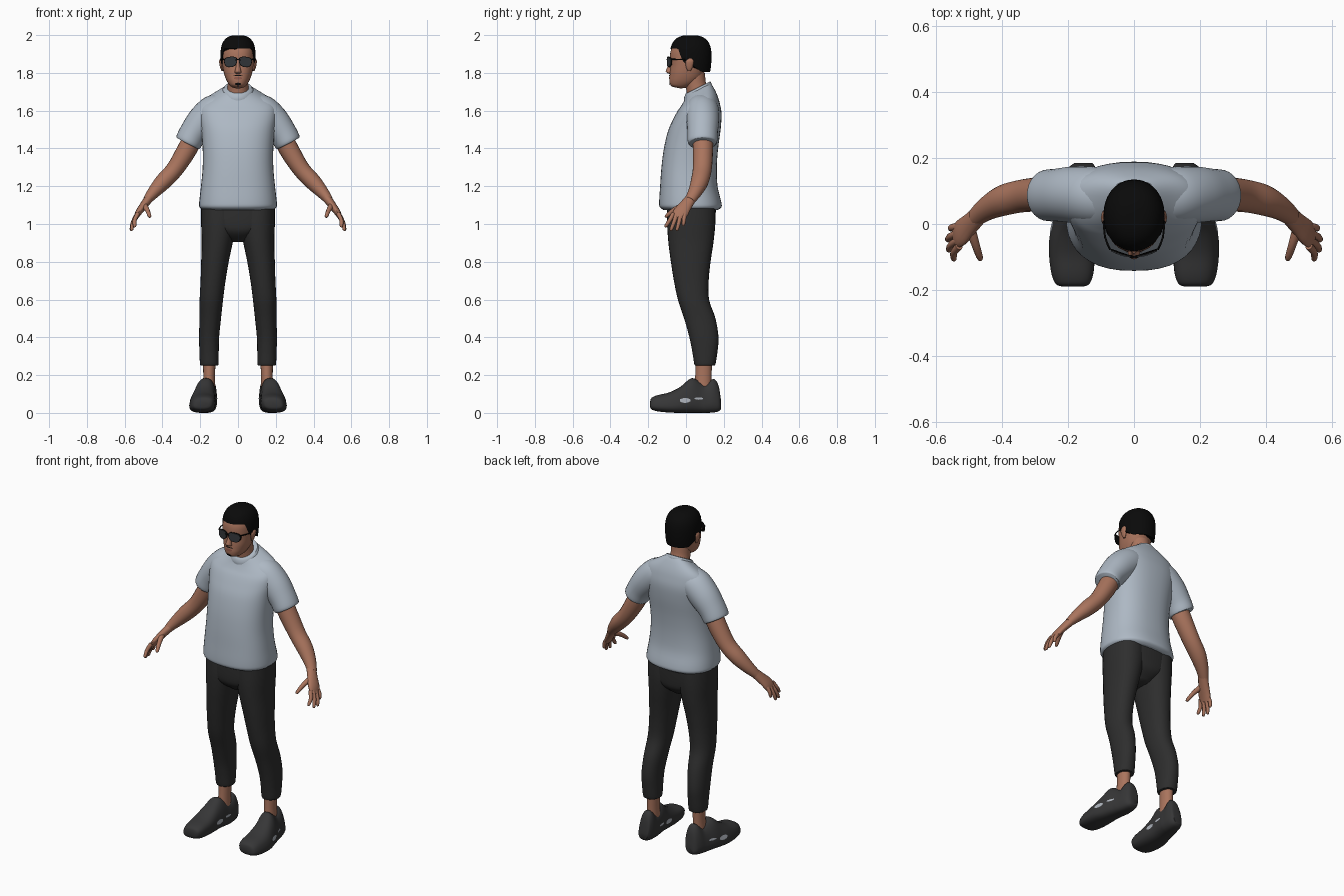
import bpy, bmesh, math
from mathutils import Vector
from mathutils.bvhtree import BVHTree


def material(name, rgb):
    m = bpy.data.materials.new(name)
    m.diffuse_color = (*rgb, 1)
    return m


SKIN = material("warm skin", (0.40, 0.175, 0.11))
LIPS = material("lip brown", (0.27, 0.10, 0.07))
SHIRT = material("pale blue grey cloth", (0.42, 0.48, 0.55))
PANTS = material("charcoal cloth", (0.027, 0.027, 0.027))
SHOE = material("dark grey shoe", (0.037, 0.037, 0.038))
HAIR = material("black hair", (0.003, 0.003, 0.003))
LENS = material("dark lens", (0.035, 0.04, 0.045))
PALE = material("pale shoe patch", (0.42, 0.45, 0.50))


def finish(name, verts, faces, mat, angle=50):
    me = bpy.data.meshes.new(name)
    me.from_pydata([tuple(v) for v in verts], [], faces)
    bm = bmesh.new()
    bm.from_mesh(me)
    bmesh.ops.recalc_face_normals(bm, faces=bm.faces[:])
    bm.to_mesh(me)
    bm.free()
    me.materials.append(mat)
    ob = bpy.data.objects.new(name, me)
    bpy.context.collection.objects.link(ob)
    bpy.ops.object.select_all(action='DESELECT')
    ob.select_set(True)
    bpy.context.view_layer.objects.active = ob
    bpy.ops.object.shade_smooth_by_angle(angle=math.radians(angle))
    return ob


def smooth_rows(rows, sub):
    """Catmull-Rom interpolation of parameter rows."""
    out = []
    for i in range(len(rows) - 1):
        p = [rows[max(i - 1, 0)], rows[i], rows[i + 1], rows[min(i + 2, len(rows) - 1)]]
        for k in range(sub):
            t = k / sub
            out.append([0.5 * (2 * b + (c - a) * t + (2 * a - 5 * b + 4 * c - d) * t * t
                               + (3 * b - a - 3 * c + d) * t ** 3) for a, b, c, d in zip(*p)])
    return out + [list(rows[-1])]


def unit(i, n, e):
    a = 2 * math.pi * i / n
    c, s = math.cos(a), math.sin(a)
    return math.copysign(abs(c) ** (2 / e), c), math.copysign(abs(s) ** (2 / e), s)


def skin_rings(name, rings, mat, angle=50):
    n = len(rings[0])
    verts = [v for r in rings for v in r]
    faces = [(j * n + i, j * n + (i + 1) % n, (j + 1) * n + (i + 1) % n, (j + 1) * n + i)
             for j in range(len(rings) - 1) for i in range(n)]
    faces += [tuple(range(n)), tuple(range(len(verts) - n, len(verts)))]
    return finish(name, verts, faces, mat, angle)


def stack(name, rows, mat, n=32, e=2.0, sub=4):
    """Level rings from rows of (z, x centre, half width, y front, y back, tilt)."""
    rings = []
    for z, cx, hw, y0, y1, tilt in smooth_rows(rows, sub):
        ring = []
        for i in range(n):
            c, s = unit(i, n, e)
            dy = (y1 - y0) / 2 * s
            ring.append((cx + hw * c, (y0 + y1) / 2 + dy, z + tilt * dy))
        rings.append(ring)
    return skin_rings(name, rings, mat)


def tube(name, rows, mat, n=16, sub=4):
    """Rings square to a path, rows of (x, y, z, radius along y, other radius)."""
    rows = smooth_rows(rows, sub)
    pts = [Vector(r[:3]) for r in rows]
    rings = []
    for j, r in enumerate(rows):
        t = (pts[min(j + 1, len(pts) - 1)] - pts[max(j - 1, 0)]).normalized()
        u = Vector((0, 1, 0))
        u = (u - t * u.dot(t)).normalized()
        v = t.cross(u)
        rings.append([pts[j] + u * r[3] * c + v * r[4] * s
                      for c, s in (unit(i, n, 2) for i in range(n))])
    return skin_rings(name, rings, mat)


def patch(name, target, origin, ray, across, up, w, h, mat):
    """Thin sheet laid on a surface by casting a small grid onto it."""
    tree = BVHTree.FromPolygons([v.co for v in target.data.vertices],
                                [p.vertices for p in target.data.polygons])
    verts, nx, nz = [], 8, 3
    for j in range(nz + 1):
        for i in range(nx + 1):
            a = 2 * i / nx - 1
            k = (2 * j / nz - 1) * (1 - 0.6 * a * a)
            o = Vector(origin) + Vector(across) * a * w / 2 + Vector(up) * k * h / 2
            hit = tree.ray_cast(o, Vector(ray))[0]
            if hit is None:
                return
            verts.append(hit - Vector(ray) * 0.003)
    m = nx + 1
    faces = [(j * m + i, j * m + i + 1, (j + 1) * m + i + 1, (j + 1) * m + i)
             for j in range(nz) for i in range(nx)]
    finish(name, verts, faces, mat)


# Shirt body, collar and hem
stack("shirt_body", [
    (1.075, 0, .185, -.120, .170, 0), (1.09, 0, .204, -.139, .188, 0),
    (1.12, 0, .205, -.142, .186, 0), (1.20, 0, .196, -.137, .167, 0),
    (1.30, 0, .187, -.130, .163, 0), (1.40, 0, .187, -.117, .170, 0),
    (1.50, 0, .195, -.095, .184, .05), (1.57, 0, .205, -.068, .188, .12),
    (1.62, 0, .203, -.045, .178, .2), (1.655, 0, .178, -.025, .165, .3),
    (1.69, 0, .118, -.008, .146, .42), (1.712, 0, .078, .0, .132, .48)], SHIRT, 40, 2.4)
stack("shirt_collar", [(1.690, 0, .084, -.010, .136, .5), (1.706, 0, .083, -.010, .136, .5),
                       (1.722, 0, .073, -.002, .128, .5)], SHIRT, 32, 2, 2)

# Neck and head
stack("neck", [(1.64, 0, .06, .01, .12, .4), (1.71, 0, .056, .004, .112, .3),
               (1.75, 0, .054, -.005, .104, .1), (1.80, 0, .055, -.01, .10, 0)], SKIN)
head = stack("head", [
    (1.722, 0, .018, -.072, -.030, -.2), (1.730, 0, .038, -.084, .0, -.2),
    (1.750, 0, .055, -.088, .045, -.15), (1.775, 0, .067, -.087, .08, -.05),
    (1.805, 0, .076, -.085, .098, 0), (1.84, 0, .082, -.082, .112, 0),
    (1.88, 0, .085, -.085, .122, 0), (1.92, 0, .084, -.080, .122, 0),
    (1.955, 0, .07, -.06, .11, 0), (1.98, 0, .03, -.01, .06, 0)], SKIN, 36, 2.25)
stack("nose", [(1.795, 0, .010, -.090, -.07, 0), (1.802, 0, .018, -.103, -.07, 0),
               (1.812, 0, .016, -.107, -.07, 0), (1.84, 0, .010, -.094, -.07, 0),
               (1.87, 0, .009, -.088, -.07, 0)], SKIN, 16)
FACE = ((0, 1, 0), (1, 0, 0), (0, 0, 1))
patch("lips", head, (0, -1, 1.772), *FACE, .044, .014, LIPS)
patch("moustache", head, (0, -1, 1.787), *FACE, .05, .006, HAIR)
patch("chin_beard", head, (0, -1, 1.741), *FACE, .03, .014, HAIR)

# Hair cap with a hairline that drops from forehead to nape
N, LEVELS = 48, 14
rings = []
for j in range(LEVELS + 1):
    ring = []
    for i in range(N):
        c, s = unit(i, N, 2.1)
        f = -s
        rim = 1.928 if f > .62 else 1.928 - .078 * min(1, (.62 - f) / .28)
        if f < .05:
            rim = 1.85 - .045 * min(1, (.05 - f) / .6)
        z = rim + (1.999 - rim) * math.sin(j / LEVELS * math.pi / 2)
        d = (z - 1.885) / .115
        r = max(0.02, 1 - abs(d) ** 2.7) ** (1 / 2.7) if d > 0 else 1 - .14 * d * d
        ring.append((.093 * r * c, .025 + .110 * r * s, z))
    rings.append(ring)
skin_rings("hair", rings, HAIR, 60)

# Trousers seat
stack("trouser_seat", [(.905, 0, .04, -.03, .09, 0), (.95, 0, .12, -.085, .14, 0),
                       (1.0, 0, .188, -.100, .153, 0), (1.11, 0, .190, -.100, .16, 0)],
      PANTS, 32, 2.5)

for s, side in ((1, "left"), (-1, "right")):
    def flip(rows, k):
        return [tuple(v * s if i == k else v for i, v in enumerate(r)) for r in rows]

    # Ear
    stack(side + "_ear", flip([(1.81, .083, .004, .01, .025, 0), (1.83, .087, .008, .0, .035, 0),
                               (1.86, .090, .010, -.003, .042, 0),
                               (1.875, .089, .005, .01, .035, 0)], 1), SKIN, 12)
    # Sunglasses: rim plate, lens plate and temple bar
    for part, grow, y, mat in (("rim", 1.12, -.099, HAIR), ("lens", 1.0, -.102, LENS)):
        rr = []
        for dy in (0, .004):
            ring = []
            for i in range(24):
                c, q = unit(i, 24, 2.5)
                x = .039 + .031 * grow * c * (1 + .12 * q)
                ring.append((s * x, y + dy + 4 * x * x, 1.858 + .025 * grow * q - .003 * c))
            rr.append(ring)
        skin_rings(f"{side}_glasses_{part}", rr, mat, 30)
    tube(side + "_glasses_temple", flip([(.072, -.078, 1.872, .003, .004), (.088, -.04, 1.871, .003, .003),
                                         (.093, .02, 1.868, .003, .003)], 0), HAIR, 8, 2)

    # Sleeve
    tube(side + "_sleeve", flip([(.07, .085, 1.625, .08, .07), (.125, .086, 1.597, .088, .088),
                                 (.185, .089, 1.545, .086, .085), (.235, .088, 1.483, .080, .075),
                                 (.262, .087, 1.436, .078, .071),
                                 (.267, .087, 1.427, .070, .064)], 0), SHIRT, 28)
    # Arm
    tube(side + "_arm", flip([(.23, .088, 1.47, .055, .052), (.275, .09, 1.385, .053, .052),
                              (.335, .086, 1.29, .050, .046), (.395, .072, 1.225, .047, .044),
                              (.445, .048, 1.17, .037, .034), (.482, .02, 1.125, .028, .023)], 0), SKIN, 20)
    # Hand
    tube(side + "_palm", flip([(.468, .03, 1.14, .029, .024), (.498, .0, 1.10, .034, .021),
                               (.527, -.028, 1.06, .041, .017), (.542, -.04, 1.03, .034, .011)], 0), SKIN)
    tips = {"index": (-.067, .547, -.105, .985), "middle": (-.048, .562, -.078, .967),
            "ring": (-.027, .565, -.047, .967), "little": (-.007, .556, -.014, .992)}
    for finger, (ky, tx, ty, tz) in tips.items():
        tube(f"{side}_{finger}_finger", flip([
            (.531, ky, 1.055, .012, .012), ((.531 + tx) / 2 + .008, (ky + ty) / 2, (1.055 + tz) / 2, .011, .011),
            (tx, ty, tz + .006, .009, .009), (tx - .001, ty - .002, tz - .002, .004, .004)], 0), SKIN, 10, 3)
    tube(side + "_thumb", flip([(.498, -.01, 1.10, .016, .018), (.482, -.06, 1.077, .013, .013),
                                (.469, -.10, 1.045, .010, .010), (.466, -.108, 1.035, .005, .005)], 0), SKIN, 10, 3)

    # Trouser leg and ankle
    stack(side + "_trouser_leg", flip([
        (.252, .152, .042, .052, .148, 0), (.258, .152, .049, .044, .156, 0),
        (.32, .153, .051, .034, .166, 0), (.40, .153, .053, .018, .172, 0),
        (.50, .147, .057, -.010, .156, 0), (.60, .141, .062, -.043, .122, 0),
        (.70, .132, .066, -.064, .120, 0), (.80, .122, .073, -.080, .130, 0),
        (.90, .110, .082, -.093, .145, 0), (1.0, .101, .094, -.100, .155, 0),
        (1.09, .10, .095, -.098, .155, 0)], 1), PANTS, 28, 2.2)
    stack(side + "_ankle", flip([(.10, .155, .034, .04, .135, 0), (.18, .153, .031, .048, .135, 0),
                                 (.27, .152, .033, .052, .138, 0)], 1), SKIN, 20)

    # Shoe: cross-sections from toe to heel (y, x centre, half width, base, top)
    rings = []
    for y, cx, hw, z0, z1 in smooth_rows([
            (-.190, .192, .030, .030, .060), (-.182, .192, .052, .018, .080),
            (-.15, .192, .067, .008, .094), (-.09, .193, .075, .002, .108),
            (-.03, .191, .077, .0, .138), (.03, .182, .071, .0, .184),
            (.08, .172, .064, .0, .160), (.105, .168, .061, .0, .152),
            (.145, .163, .056, .002, .180), (.172, .161, .045, .008, .145),
            (.186, .160, .024, .02, .06)], 4):
        ring = []
        for i in range(28):
            c, q = unit(i, 28, 2.7)
            k = (q + 1) / 2
            taper = 1 - .38 * k * max(0, min(1, (z1 - .06) / .10))
            ring.append((s * (cx - .012 * k + hw * c * taper), y, z0 + (z1 - z0) * k))
        rings.append(ring)
    shoe = skin_rings(side + "_shoe", rings, SHOE)
    # Pale scuffs on both flanks of the shoe
    for flank, d in (("outer", -s), ("inner", s)):
        start = s * (1 if flank == "outer" else 0)
        for k, (y, z, w, h) in enumerate(((-.005, .066, .055, .026), (.068, .076, .045, .013))):
            patch(f"{side}_shoe_{flank}_patch_{k + 1}", shoe, (start, y, z),
                  (d, 0, 0), (0, 1, 0), (0, 0, 1), w, h, PALE)

# Bridge of the sunglasses
tube("glasses_bridge", [(-.014, -.099, 1.868, .003, .003), (0, -.101, 1.871, .003, .003),
                        (.014, -.099, 1.868, .003, .003)], HAIR, 8, 2)
